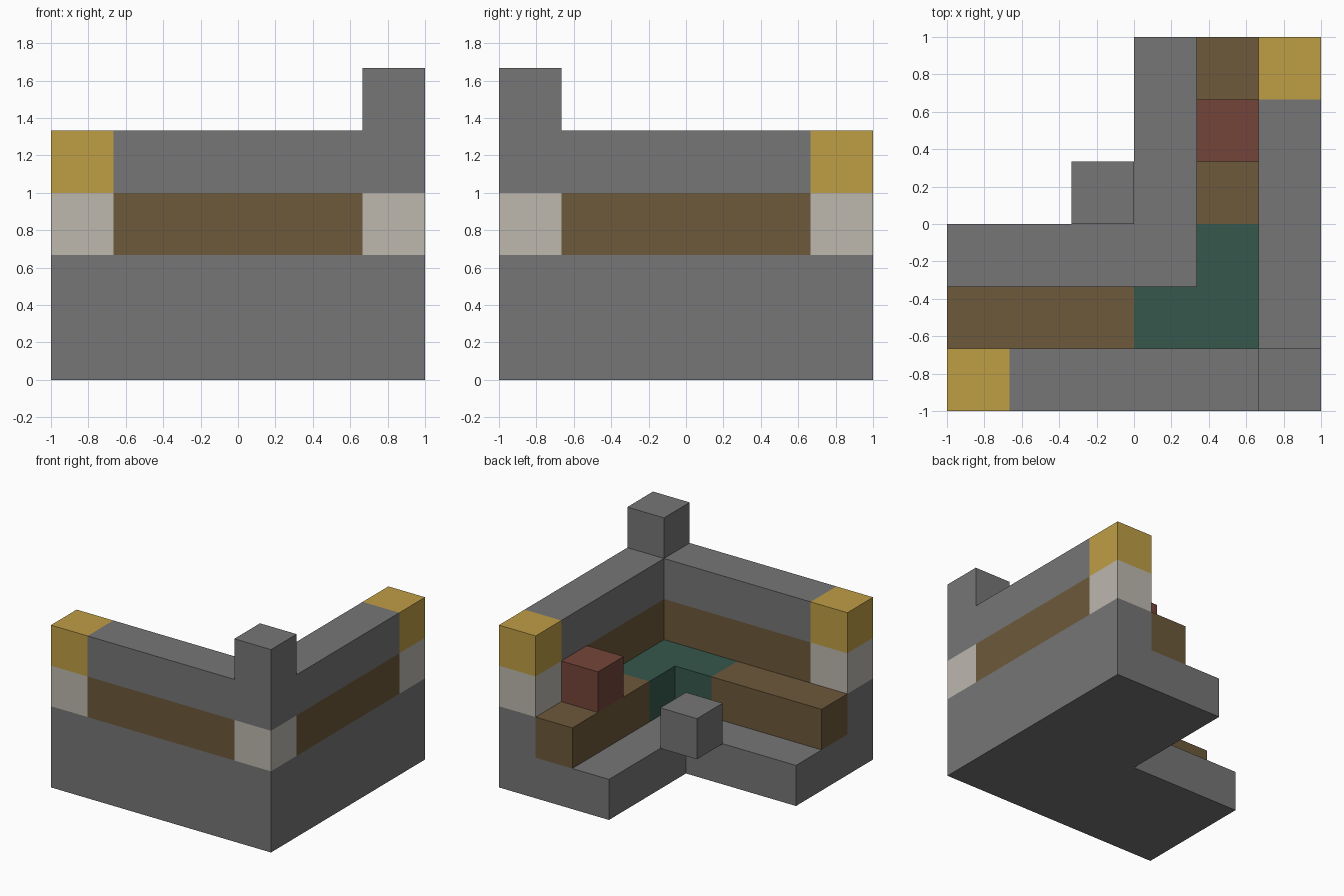
import bpy
import bmesh
from mathutils import Vector

cube = bpy.data.objects.get("Cube")
if cube:
    bpy.data.objects.remove(cube, do_unlink=True)

CELL = 1 / 3            # edge of one building block
ORIGIN = Vector((-1, -1, 0))


def material(name, rgb):
    mat = bpy.data.materials.new(name)
    mat.use_nodes = True
    mat.diffuse_color = (*rgb, 1)
    mat.node_tree.nodes["Principled BSDF"].inputs["Base Color"].default_value = (*rgb, 1)
    return mat


stone = material("grey stone", (0.18, 0.18, 0.18))
wood = material("brown wood", (0.153, 0.1, 0.043))
gold = material("gold", (0.52, 0.34, 0.06))
quartz = material("pale quartz", (0.51, 0.48, 0.43))
teal = material("dark teal", (0.036, 0.097, 0.072))
brick = material("dull red", (0.175, 0.06, 0.042))


def box(name, mat, start, size):
    """Box given by its lowest corner and size, both in cells."""
    bm = bmesh.new()
    bmesh.ops.create_cube(bm, size=1)
    size = Vector(size)
    centre = ORIGIN + (Vector(start) + size / 2) * CELL
    for v in bm.verts:
        v.co = v.co * size * CELL
    mesh = bpy.data.meshes.new(name)
    bm.to_mesh(mesh)
    bm.free()
    mesh.materials.append(mat)
    obj = bpy.data.objects.new(name, mesh)
    obj.location = centre
    bpy.context.collection.objects.link(obj)
    return obj


# L-shaped floor
box("floor_front", stone, (0, 0, 0), (6, 3, 1))
box("floor_side", stone, (3, 3, 0), (3, 3, 1))

# Bench with a teal corner
box("front_bench", wood, (0, 1, 1), (3, 1, 1))
box("side_bench", wood, (4, 3, 1), (1, 3, 1))
box("corner_seat_front", teal, (3, 1, 1), (2, 1, 1))
box("corner_seat_side", teal, (4, 2, 1), (1, 1, 1))

# Loose blocks
box("red_block", brick, (4, 4, 2), (1, 1, 1))
box("inner_step", stone, (2, 3, 1), (1, 1, 1))

# Two walls: stone foot, wood band, stone top
box("front_wall_foot", stone, (0, 0, 1), (6, 1, 1))
box("side_wall_foot", stone, (5, 1, 1), (1, 5, 1))
box("front_wall_band", wood, (1, 0, 2), (4, 1, 1))
box("side_wall_band", wood, (5, 1, 2), (1, 4, 1))
box("front_wall_top", stone, (1, 0, 3), (5, 1, 1))
box("side_wall_top", stone, (5, 1, 3), (1, 4, 1))

# Wall ends: pale block with a gold cap
for side, x, y in (("front", 0, 0), ("side", 5, 5)):
    box(side + "_end_block", quartz, (x, y, 2), (1, 1, 1))
    box(side + "_end_cap", gold, (x, y, 3), (1, 1, 1))

# Corner pillar
box("corner_block", quartz, (5, 0, 2), (1, 1, 1))
box("corner_post", stone, (5, 0, 4), (1, 1, 1))
